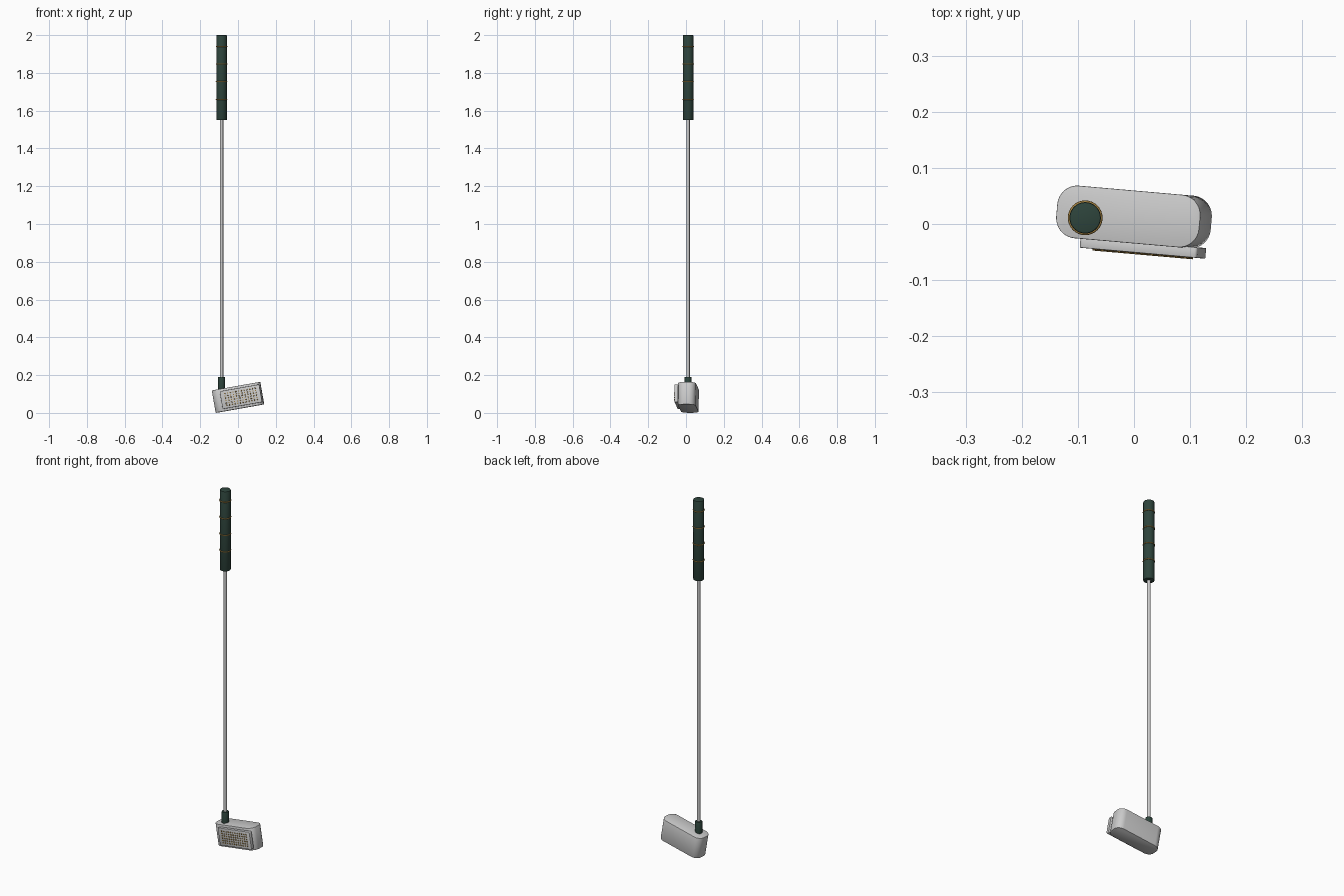
import bpy, bmesh
from math import radians, pi
from mathutils import Matrix, Vector

if "Cube" in bpy.data.objects:
    bpy.data.objects.remove(bpy.data.objects["Cube"])

SHAFT_X, SHAFT_Y = -0.087, 0.011
# shared frame of the tilted head
HEAD = (Matrix.Translation((0, 0.0125, 0.082))
        @ Matrix.Rotation(radians(-5), 4, 'Z') @ Matrix.Rotation(radians(-10), 4, 'Y'))


def material(name, color):
    m = bpy.data.materials.new(name)
    m.diffuse_color = (*color, 1)
    m.use_nodes = True
    m.node_tree.nodes["Principled BSDF"].inputs["Base Color"].default_value = m.diffuse_color
    return m


green = material("dark_green", (0.027, 0.058, 0.045))
gold = material("gold", (0.35, 0.21, 0.05))


def finish(bm, name, mat=None, matrix=None):
    bmesh.ops.recalc_face_normals(bm, faces=bm.faces)
    me = bpy.data.meshes.new(name)
    bm.to_mesh(me)
    bm.free()
    ob = bpy.data.objects.new(name, me)
    bpy.context.collection.objects.link(ob)
    if matrix:
        ob.matrix_world = matrix
    if mat:
        me.materials.append(mat)
    bpy.ops.object.select_all(action='DESELECT')
    ob.select_set(True)
    bpy.context.view_layer.objects.active = ob
    bpy.ops.object.shade_smooth_by_angle(angle=radians(35))
    return ob


def rod(name, r, z0, z1, mat=None, bevel=0):
    bm = bmesh.new()
    bmesh.ops.create_cone(bm, cap_ends=True, segments=32, radius1=r, radius2=r, depth=z1 - z0)
    if bevel:
        rim = [e for e in bm.edges if abs(e.verts[0].co.z - e.verts[1].co.z) < 1e-6]
        bmesh.ops.bevel(bm, geom=rim, offset=bevel, segments=2, affect='EDGES', profile=0.5)
    return finish(bm, name, mat, Matrix.Translation((SHAFT_X, SHAFT_Y, (z0 + z1) / 2)))


def rounded_box(name, size, centre, axis, radius, segments, edge=0.0):
    """Box with the edges along one axis rounded, plus a small bevel on the rest."""
    bm = bmesh.new()
    bmesh.ops.create_cube(bm, size=1, matrix=Matrix.Translation(centre) @ Matrix.Diagonal((*size, 1)))

    def along(e):
        return abs((e.verts[0].co - e.verts[1].co).normalized()[axis]) > 0.9
    bmesh.ops.bevel(bm, geom=[e for e in bm.edges if along(e)], offset=radius,
                    segments=segments, affect='EDGES', profile=0.5)
    if edge:
        rim = [e for e in bm.edges if not along(e)]
        bmesh.ops.bevel(bm, geom=rim, offset=edge, segments=2, affect='EDGES', profile=0.5)
    return finish(bm, name, None, HEAD)


# shaft, neck and grip
rod("shaft", 0.009, 0.10, 1.60)
rod("neck_sleeve", 0.018, 0.09, 0.19, green, 0.002)
rod("grip", 0.028, 1.55, 2.0, green, 0.003)

# thin gold bands on the grip
for i in range(4):
    bpy.ops.mesh.primitive_torus_add(location=(SHAFT_X, SHAFT_Y, 1.66 + i * 0.0935),
                                     major_radius=0.028, minor_radius=0.003,
                                     major_segments=32, minor_segments=8)
    band = bpy.context.object
    band.name = "grip_band"
    band.data.materials.append(gold)
    bpy.ops.object.shade_smooth()

# club head and striking plate
rounded_box("head", (0.26, 0.094, 0.12), (0, 0, 0), 2, 0.036, 8, 0.0015)
rounded_box("face_plate", (0.213, 0.019, 0.095), (0.021, -0.0535, 0), 1, 0.005, 3, 0.0015)

# grid of small studs on the plate
bm = bmesh.new()
for i in range(12):
    for j in range(6):
        pos = Vector((0.0215 + (i - 5.5) * 0.015, -0.063, (j - 2.5) * 0.0125))
        bmesh.ops.create_cone(bm, cap_ends=True, segments=10, radius1=0.004, radius2=0.003, depth=0.006,
                              matrix=Matrix.Translation(pos) @ Matrix.Rotation(pi / 2, 4, 'X'))
finish(bm, "face_studs", gold, HEAD)
